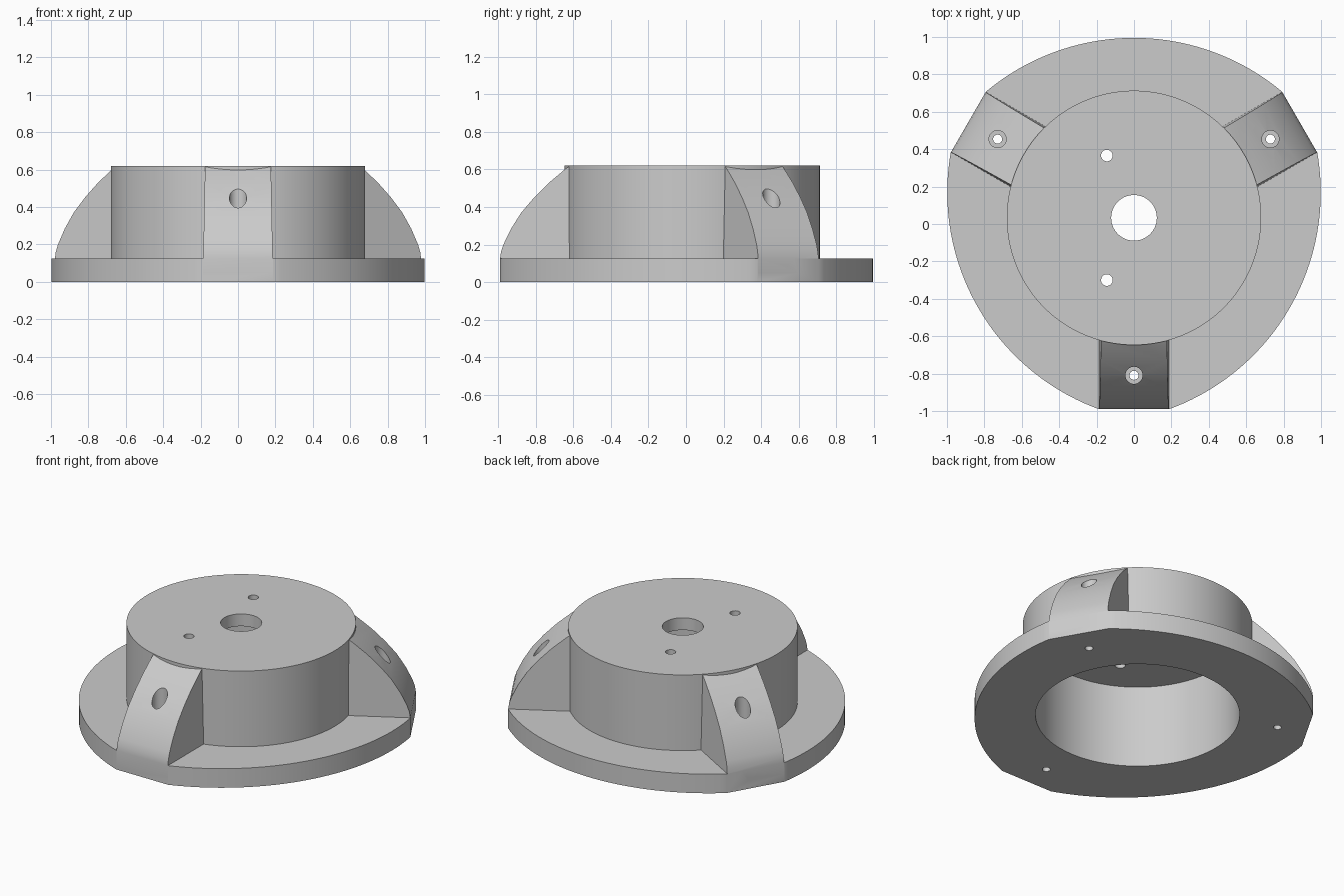
import bpy, bmesh
from math import radians, sin, cos, atan2, asin, hypot
from mathutils import Matrix, Vector

if "Cube" in bpy.data.objects:
    bpy.data.objects.remove(bpy.data.objects["Cube"], do_unlink=True)

CY = 0.033                  # hub axis position along y
FLAT_R, FLAT_W = 1.023, 0.188
LEGS = [-90, 30, 150]

grey = bpy.data.materials.new("plain grey")
grey.use_nodes = True
color = (0.6, 0.6, 0.6, 1)
grey.diffuse_color = color
grey.node_tree.nodes["Principled BSDF"].inputs["Base Color"].default_value = color


def finish(name, bm):
    bmesh.ops.recalc_face_normals(bm, faces=bm.faces)
    mesh = bpy.data.meshes.new(name)
    bm.to_mesh(mesh)
    bm.free()
    mesh.materials.append(grey)
    obj = bpy.data.objects.new(name, mesh)
    bpy.context.collection.objects.link(obj)
    return obj


def loft(name, lower, upper):
    """Closed solid between two matching outlines."""
    bm = bmesh.new()
    a = [bm.verts.new(p) for p in lower]
    b = [bm.verts.new(p) for p in upper]
    bm.faces.new(a)
    bm.faces.new(b)
    n = len(a)
    for i in range(n):
        j = (i + 1) % n
        bm.faces.new((a[i], a[j], b[j], b[i]))
    return finish(name, bm)


def cylinder(name, x, y, r, z0, z1, n=48):
    ring = [(x + r * cos(radians(360 * i / n)), y + r * sin(radians(360 * i / n)))
            for i in range(n)]
    return loft(name, [(*p, z0) for p in ring], [(*p, z1) for p in ring])


def combine(target, tool, operation):
    mod = target.modifiers.new(operation.lower(), 'BOOLEAN')
    mod.operation, mod.object, mod.solver = operation, tool, 'EXACT'
    bpy.context.view_layer.objects.active = target
    bpy.ops.object.modifier_apply(modifier=mod.name)
    bpy.data.objects.remove(tool, do_unlink=True)


# Flange outline: three shallow arcs joined by three flats
corner = hypot(FLAT_R, FLAT_W)
half = radians(60) - atan2(FLAT_W, FLAT_R)
cx, cw = corner * cos(half), corner * sin(half)
rise = 0.962 - cx
arc_r = (cw ** 2 + rise ** 2) / (2 * rise)
sweep = asin(cw / arc_r)
outline = []
for direction in (-30, 90, 210):
    turn = Matrix.Rotation(radians(direction), 3, 'Z')
    for i in range(41):
        t = sweep * (i / 20 - 1)
        p = turn @ Vector((0.962 - arc_r + arc_r * cos(t), arc_r * sin(t), 0))
        outline.append((p.x, p.y + CY))
body = loft("flanged_housing", [(*p, 0) for p in outline], [(*p, 0.125) for p in outline])

# Hub drum
combine(body, cylinder("hub", 0, CY, 0.68, 0.05, 0.62, 144), 'UNION')

# Curved legs with slightly drafted sides: radius, height
profile = [(0.63, 0.05), (FLAT_R, 0.05), (FLAT_R, 0.125), (1.018, 0.16), (1.005, 0.2),
           (0.965, 0.283), (0.91, 0.37), (0.842, 0.45), (0.765, 0.527),
           (0.678, 0.6), (0.652, 0.619), (0.63, 0.61)]
for angle in LEGS:
    turn = Matrix.Translation((0, CY, 0)) @ Matrix.Rotation(radians(angle), 4, 'Z')
    sides = [[turn @ Vector((r, s * (0.186 - 0.02 * (z - 0.125)), z)) for r, z in profile]
             for s in (-1, 1)]
    combine(body, loft("leg", *sides), 'UNION')

# Hollow underside, centre hole and two pin holes
combine(body, cylinder("bore_cutter", 0, CY, 0.605, -0.1, 0.54, 144), 'DIFFERENCE')
combine(body, cylinder("centre_cutter", 0, CY, 0.122, 0.4, 0.8, 64), 'DIFFERENCE')
for side in (-1, 1):
    combine(body, cylinder("pin_cutter", -0.145, CY + side * 0.333, 0.031, 0.4, 0.8, 32),
            'DIFFERENCE')

# Counterbored screw holes through the legs
for angle in LEGS:
    x, y = 0.842 * cos(radians(angle)), CY + 0.842 * sin(radians(angle))
    combine(body, cylinder("counterbore_cutter", x, y, 0.046, 0.125, 0.8, 32), 'DIFFERENCE')
    combine(body, cylinder("screw_cutter", x, y, 0.024, -0.1, 0.3, 32), 'DIFFERENCE')

bpy.ops.object.select_all(action='DESELECT')
body.select_set(True)
bpy.context.view_layer.objects.active = body
bpy.ops.object.shade_smooth_by_angle(angle=radians(30))
